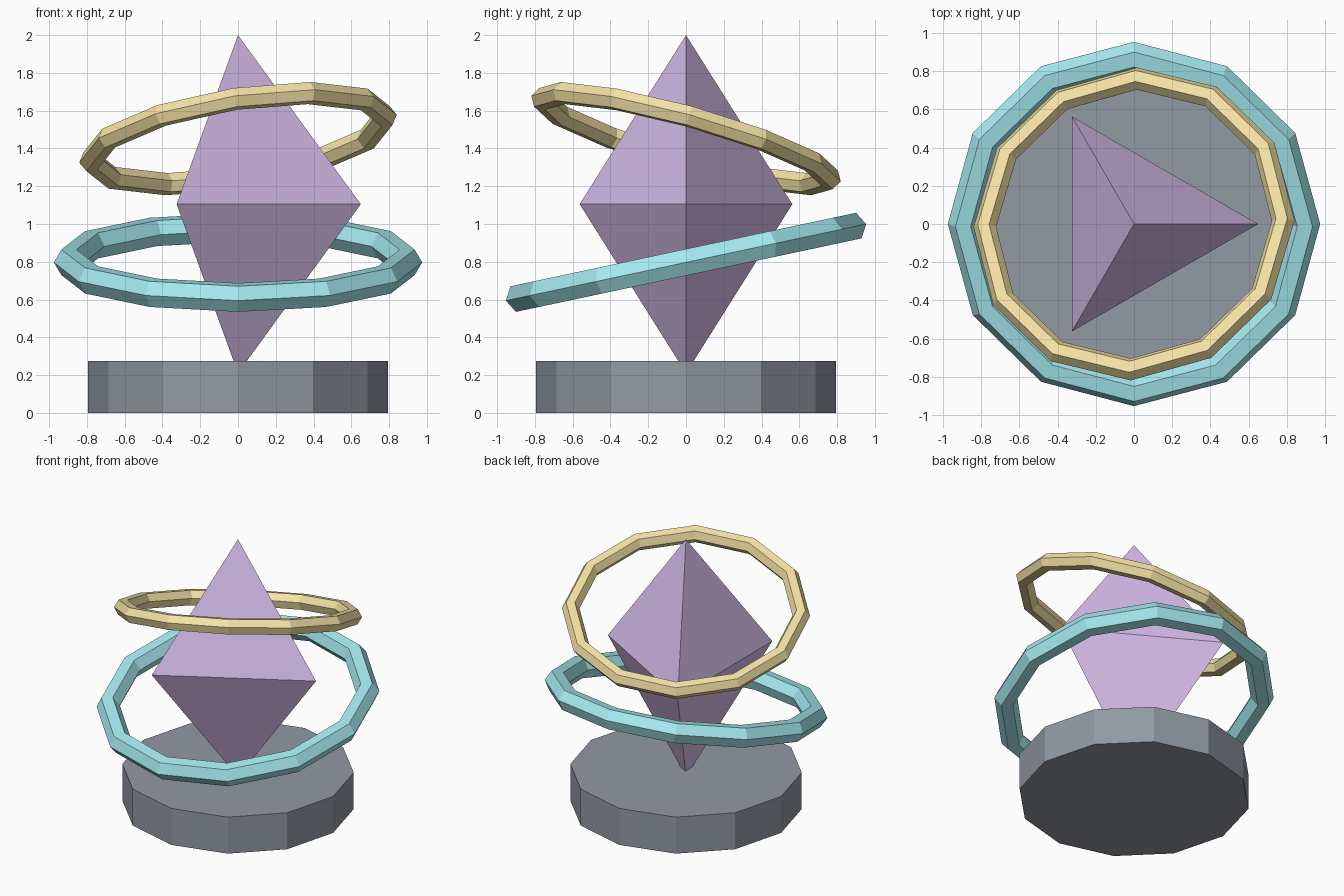
import bpy, bmesh
from math import cos, sin, pi, radians
from mathutils import Matrix, Vector

if "Cube" in bpy.data.objects:
    bpy.data.objects.remove(bpy.data.objects["Cube"])


def add_object(name, bm, color):
    bmesh.ops.recalc_face_normals(bm, faces=bm.faces)
    mesh = bpy.data.meshes.new(name)
    bm.to_mesh(mesh)
    bm.free()
    mat = bpy.data.materials.new(name + "_color")
    mat.diffuse_color = (*color, 1)
    mat.use_nodes = True
    mat.node_tree.nodes["Principled BSDF"].inputs["Base Color"].default_value = mat.diffuse_color
    mesh.materials.append(mat)
    obj = bpy.data.objects.new(name, mesh)
    bpy.context.collection.objects.link(obj)
    return obj


def prism(bm, sides, r1, r2, z1, z2):
    # angle 0 vertex lies on +x
    def loop(r, z):
        if r == 0:
            return [bm.verts.new((0, 0, z))]
        return [bm.verts.new((r * cos(2 * pi * i / sides), r * sin(2 * pi * i / sides), z))
                for i in range(sides)]
    return loop(r1, z1), loop(r2, z2)


def ring(name, radius, tube, z, tilt, color, segs=12, sides=6):
    # tilt is a rotation vector in degrees about x and y
    bm = bmesh.new()
    axis = Vector((*tilt, 0))
    rot = Matrix.Translation((0, 0, z)) @ Matrix.Rotation(radians(axis.length), 4, axis.normalized())
    loops = []
    for i in range(segs):
        a = 2 * pi * i / segs
        loops.append([])
        for j in range(sides):
            b = 2 * pi * j / sides
            r = radius + tube * cos(b)
            loops[-1].append(bm.verts.new(rot @ Vector((r * cos(a), r * sin(a), tube * sin(b)))))
    for i in range(segs):
        p, q = loops[i], loops[(i + 1) % segs]
        for j in range(sides):
            k = (j + 1) % sides
            bm.faces.new((p[j], q[j], q[k], p[k]))
    add_object(name, bm, color)


# Twelve-sided base
bm = bmesh.new()
low, high = prism(bm, 12, 0.793, 0.793, 0, 0.275)
bm.faces.new(low[::-1])
bm.faces.new(high)
for i in range(12):
    k = (i + 1) % 12
    bm.faces.new((low[i], low[k], high[k], high[i]))
add_object("base", bm, (0.29, 0.32, 0.37))

# Three-sided double-pointed crystal
bm = bmesh.new()
tip, mid = prism(bm, 3, 0, 0.65, 0.21, 1.105)
top = bm.verts.new((0, 0, 2))
for i in range(3):
    k = (i + 1) % 3
    bm.faces.new((mid[i], mid[k], top))
    bm.faces.new((mid[k], mid[i], tip[0]))
add_object("crystal", bm, (0.70, 0.52, 0.85))

# Floating tilted rings
ring("lower_ring", 0.895, 0.08, 0.797, (12, 0), (0.38, 0.83, 0.88))
ring("upper_ring", 0.79, 0.06, 1.452, (-15.5, -8.7), (0.92, 0.77, 0.38))
